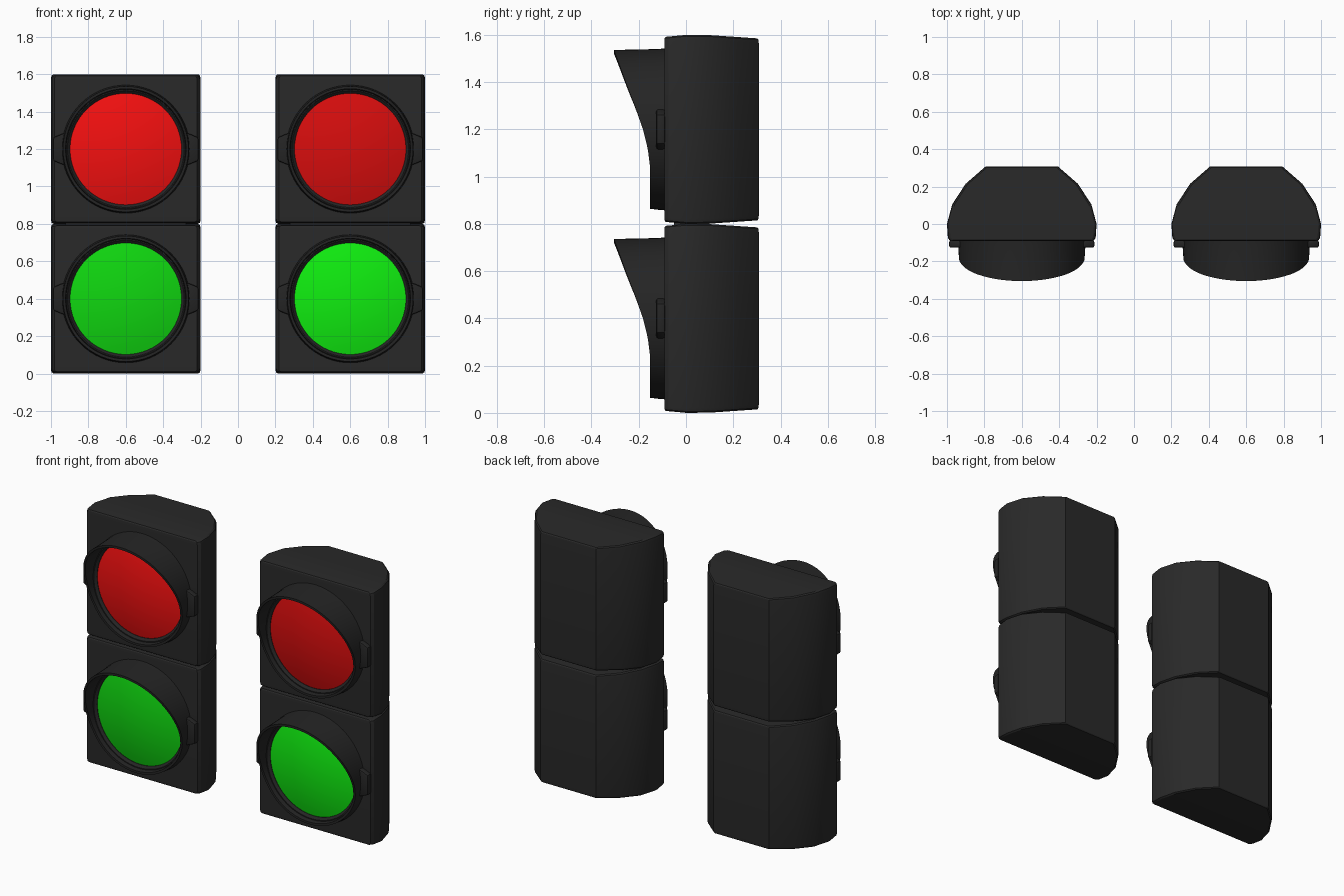
import bpy, bmesh
from math import sin, cos, pi, radians

if "Cube" in bpy.data.objects:
    bpy.data.objects.remove(bpy.data.objects["Cube"])


def material(name, rgb):
    m = bpy.data.materials.new(name)
    m.diffuse_color = (*rgb, 1)
    m.use_nodes = True
    m.node_tree.nodes["Principled BSDF"].inputs["Base Color"].default_value = m.diffuse_color
    return m


DARK = material("dark_housing", (0.022, 0.022, 0.022))
BLACK = material("black_visor", (0.018, 0.018, 0.018))
RED_ON = material("red_lit", (0.9, 0.005, 0.005))
RED_OFF = material("red_unlit", (0.68, 0.004, 0.004))
GREEN_ON = material("green_lit", (0.005, 0.85, 0.005))
GREEN_OFF = material("green_unlit", (0.005, 0.68, 0.005))


def make(name, verts, faces, mat, loc, bevel=0, angle=30):
    mesh = bpy.data.meshes.new(name)
    bm = bmesh.new()
    vs = [bm.verts.new(v) for v in verts]
    for f in faces:
        bm.faces.new([vs[i] for i in f])
    bmesh.ops.recalc_face_normals(bm, faces=bm.faces)
    if bevel:
        bmesh.ops.bevel(bm, geom=bm.edges[:], offset=bevel, segments=2,
                        profile=0.5, affect='EDGES')
    bm.to_mesh(mesh)
    bm.free()
    ob = bpy.data.objects.new(name, mesh)
    ob.location = loc
    mesh.materials.append(mat)
    bpy.context.collection.objects.link(ob)
    bpy.ops.object.select_all(action='DESELECT')
    ob.select_set(True)
    bpy.context.view_layer.objects.active = ob
    bpy.ops.object.shade_smooth_by_angle(angle=radians(angle))
    return ob


def interp(pts, t):
    for (a, fa), (b, fb) in zip(pts, pts[1:]):
        if t <= b:
            return fa + (fb - fa) * max(0, t - a) / (b - a)
    return pts[-1][1]


# Housing: half plan (x, y) from front to back, crowned at top and bottom
PLAN = [(0.382, -0.092), (0.395, -0.075), (0.4, 0.0), (0.372, 0.105),
        (0.3, 0.215), (0.193, 0.308)]
CROWN = [(-0.1, 0.391), (0.0, 0.4), (0.1, 0.399), (0.31, 0.385)]


def housing(loc):
    n, verts, faces = len(PLAN), [], []
    loop = [(x, y) for x, y in PLAN] + [(-x, y) for x, y in reversed(PLAN)]
    m = len(loop)
    # rings as (vertical sign, inset, drop)
    for s, inset, drop in ((-1, 0.014, 0), (-1, 0.004, 0.006), (-1, 0, 0.02),
                           (1, 0, 0.02), (1, 0.004, 0.006), (1, 0.014, 0)):
        for x, y in loop:
            k = 1 - inset / 0.4
            verts.append((x * k, 0.1 + (y - 0.1) * (1 - inset / 0.5),
                          s * (interp(CROWN, y) - drop)))
    for r in range(5):
        for i in range(m):
            j = (i + 1) % m
            faces.append((r * m + i, r * m + j, r * m + m + j, r * m + m + i))
    for base in (0, 5 * m):
        for i in range(n - 1):
            faces.append((base + i, base + i + 1,
                          base + m - 2 - i, base + m - 1 - i))
    make("housing", verts, faces, DARK, loc, angle=20)


# Ring sweep around the y axis; front may depend on height
def ring(name, section, mat, loc, seg=64):
    verts, k = [], len(section(0))
    for a in range(seg):
        t = 2 * pi * a / seg
        verts += [(r * cos(t), y, r * sin(t)) for r, y in section(sin(t))]
    faces = []
    for a in range(seg):
        b = (a + 1) % seg
        for i in range(k):
            j = (i + 1) % k
            faces.append((a * k + i, a * k + j, b * k + j, b * k + i))
    make(name, verts, faces, mat, loc)


VISOR_EDGE = [(-0.34, -0.152), (-0.16, -0.152), (-0.08, -0.162), (0.0, -0.182),
              (0.08, -0.209), (0.2, -0.255), (0.27, -0.28), (0.34, -0.306)]


def visor_section(s):
    f = interp(VISOR_EDGE, 0.338 * s)
    return [(0.343, -0.085), (0.34, -0.12), (0.336, f), (0.322, f),
            (0.317, -0.12), (0.317, -0.085)]


def bezel_section(s):
    return [(0.325, -0.085), (0.325, -0.125), (0.312, -0.125),
            (0.298, -0.112), (0.298, -0.085)]


# Lens: shallow convex dome
def lens(name, mat, loc, seg=64, rings=8):
    verts, faces = [(0, -0.15, 0)], []
    for r in range(1, rings + 1):
        u = r / rings
        for a in range(seg):
            t = 2 * pi * a / seg
            verts.append((0.302 * u * cos(t), -0.15 + 0.042 * u * u,
                          0.302 * u * sin(t)))
    for a in range(seg):
        b = (a + 1) % seg
        faces.append((0, 1 + a, 1 + b))
        for r in range(rings - 1):
            p, q = 1 + r * seg, 1 + (r + 1) * seg
            faces.append((p + a, q + a, q + b, p + b))
    ob = make(name, verts, faces, mat, loc)
    # make sure the open dome faces forward
    if ob.data.polygons[0].normal.y > 0:
        ob.data.flip_normals()


# Side tab that clips the visor to the housing
TAB = [(0.32, -0.088), (0.35, -0.078), (0.388, -0.062),
       (0.388, 0.062), (0.35, 0.078), (0.32, 0.088)]


def tab(side, loc):
    n = len(TAB)
    verts = [(side * x, y, z) for y in (-0.126, -0.088) for x, z in TAB]
    faces = [tuple(range(n)), tuple(range(n, 2 * n))]
    faces += [(i, (i + 1) % n, n + (i + 1) % n, n + i) for i in range(n)]
    make("visor_tab", verts, faces, BLACK, loc, bevel=0.009)


# Collar joining two housings, and a small foot under the lower one
def collar(name, x, z0, z1):
    verts = [(px * 0.85, py, z) for z in (z0, z1) for px, py in
             ((-0.38, -0.05), (0.38, -0.05), (0.38, 0.1), (-0.38, 0.1))]
    faces = [(0, 1, 2, 3), (4, 5, 6, 7)]
    faces += [(i, (i + 1) % 4, 4 + (i + 1) % 4, 4 + i) for i in range(4)]
    make(name, verts, faces, DARK, (x, 0, 0))


# Assemble two signals of two lamps each
for x, green, red in ((-0.6, GREEN_OFF, RED_ON), (0.6, GREEN_ON, RED_OFF)):
    for z, colour, name in ((0.4, green, "green_lens"), (1.2, red, "red_lens")):
        loc = (x, 0, z)
        housing(loc)
        ring("visor", visor_section, BLACK, loc)
        ring("bezel", bezel_section, BLACK, loc)
        lens(name, colour, loc)
        for side in (-1, 1):
            tab(side, loc)
    collar("joining_collar", x, 0.78, 0.82)
